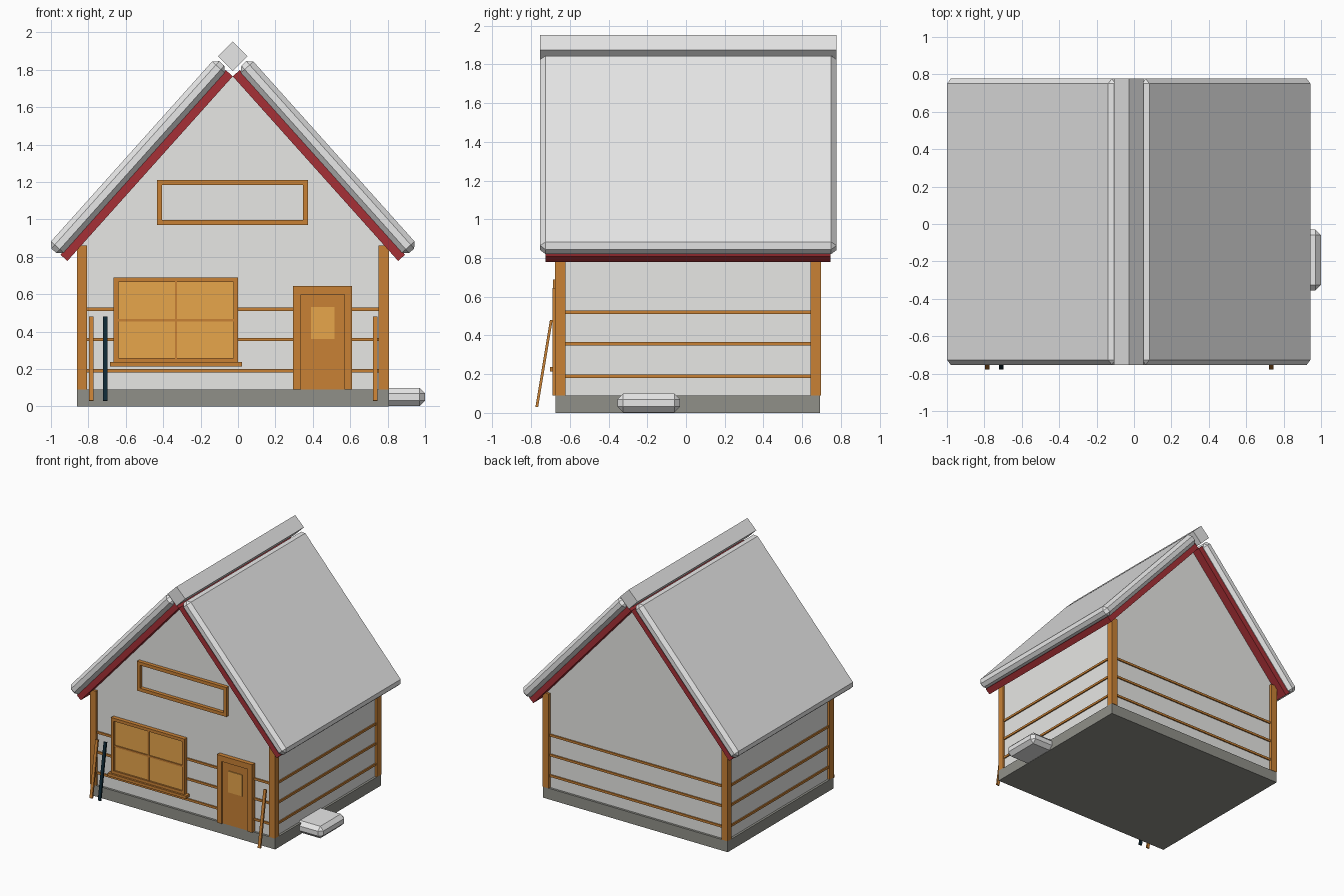
import bpy, bmesh, math
from mathutils import Matrix, Vector

cube = bpy.data.objects.get("Cube")
if cube:
    bpy.data.objects.remove(cube, do_unlink=True)


def material(name, r, g, b):
    m = bpy.data.materials.new(name)
    m.use_nodes = True
    m.diffuse_color = (r, g, b, 1)
    bsdf = next(n for n in m.node_tree.nodes if n.type == 'BSDF_PRINCIPLED')
    bsdf.inputs["Base Color"].default_value = (r, g, b, 1)
    return m


SNOW = material("snow_white", 0.80, 0.80, 0.80)
PLASTER = material("plaster_white", 0.80, 0.80, 0.78)
STONE = material("stone_grey", 0.28, 0.28, 0.25)
WOOD = material("warm_wood", 0.58, 0.22, 0.036)
PANE = material("amber_pane", 0.80, 0.38, 0.07)
RED = material("roof_red", 0.38, 0.03, 0.037)
TEAL = material("dark_teal", 0.005, 0.023, 0.038)


def finish(name, bm, mat):
    bmesh.ops.recalc_face_normals(bm, faces=bm.faces)
    mesh = bpy.data.meshes.new(name)
    bm.to_mesh(mesh)
    bm.free()
    mesh.materials.append(mat)
    ob = bpy.data.objects.new(name, mesh)
    bpy.context.collection.objects.link(ob)
    return ob


def box(name, mat, x, y, z, bevel=0, matrix=None):
    """Box from (min, max) ranges, optionally chamfered and then transformed."""
    bm = bmesh.new()
    bmesh.ops.create_cube(bm, size=1)
    for v in bm.verts:
        v.co = [lo + (c + 0.5) * (hi - lo) for c, (lo, hi) in zip(v.co, (x, y, z))]
    if bevel:
        bmesh.ops.bevel(bm, geom=bm.edges[:], offset=bevel, segments=1,
                        affect='EDGES', profile=0.5)
    if matrix:
        bm.transform(matrix)
    return finish(name, bm, mat)


def frame(name, x, z, bar, y):
    """Rectangular wooden frame made of four bars."""
    (x0, x1), (z0, z1) = x, z
    box(name + "_left_bar", WOOD, (x0, x0 + bar), y, z)
    box(name + "_right_bar", WOOD, (x1 - bar, x1), y, z)
    box(name + "_top_bar", WOOD, (x0 + bar, x1 - bar), y, (z1 - bar, z1))
    box(name + "_bottom_bar", WOOD, (x0 + bar, x1 - bar), y, (z0, z0 + bar))


# House centre line, footprint and roof slope
MID, APEX = -0.028, 1.765
PITCH = math.radians(48.15)
X0, X1, Y0, Y1 = -0.862, 0.806, -0.673, 0.693
BASE = 0.09
WX0, WX1, WY0, WY1 = X0 + 0.018, X1 - 0.018, Y0 + 0.018, Y1 - 0.018

# Stone base
box("stone_base", STONE, (X0, X1), (Y0, Y1), (0, BASE))

# Gabled walls as one extruded profile
eave = APEX - math.tan(PITCH) * (WX1 - MID)
profile = [(WX0, BASE), (WX1, BASE), (WX1, eave), (MID, APEX), (WX0, eave)]
bm = bmesh.new()
gable = bm.faces.new([bm.verts.new((px, WY0, pz)) for px, pz in profile])
new = bmesh.ops.extrude_face_region(bm, geom=[gable])["geom"]
bmesh.ops.translate(bm, vec=(0, WY1 - WY0, 0),
                    verts=[g for g in new if isinstance(g, bmesh.types.BMVert)])
finish("gabled_walls", bm, PLASTER)

# Corner posts
POST = 0.054
for side, px in (("right", X0), ("left", X1 - POST)):
    for end, py in (("front", Y0 - 0.003), ("back", Y1 - POST + 0.003)):
        box(f"{end}_{side}_post", WOOD, (px, px + POST), (py, py + POST), (BASE, 0.86))

# Horizontal rails around all four walls
for i, h in enumerate((0.19, 0.358, 0.52)):
    span = (h - 0.009, h + 0.009)
    for end, wy in (("front", WY0), ("back", WY1)):
        box(f"{end}_rail_{i}", WOOD, (WX0, WX1), (wy - 0.01, wy + 0.01), span)
    for side, wx in (("right", WX0), ("left", WX1)):
        box(f"{side}_rail_{i}", WOOD, (wx - 0.01, wx + 0.01), (WY0, WY1), span)

# Roof slopes: red boards with chamfered snow slabs on top, mirrored
slope = Matrix.Translation((MID, 0, APEX)) @ Matrix.Rotation(PITCH, 4, 'Y')
mirror = (Matrix.Translation((MID, 0, 0)) @ Matrix.Scale(-1, 4, Vector((1, 0, 0)))
          @ Matrix.Translation((-MID, 0, 0)))
for side, m in (("left", slope), ("right", mirror @ slope)):
    box(f"{side}_roof_board", RED, (0, 1.325), (-0.725, 0.746), (0, 0.05), matrix=m)
    box(f"{side}_roof_snow", SNOW, (-0.012, 1.333), (-0.753, 0.777), (0.045, 0.135),
        0.027, m)

# Square ridge cap turned on its corner
ridge = Matrix.Translation((MID, 0, 1.873)) @ Matrix.Rotation(math.radians(45), 4, 'Y')
box("ridge_cap", SNOW, (-0.056, 0.056), (-0.753, 0.777), (-0.056, 0.056), matrix=ridge)

# Attic window frame
frame("attic_frame", (-0.433, 0.375), (0.97, 1.21), 0.027, (-0.685, WY0))

# Large window with crossbars and sill
frame("window_frame", (-0.665, 0), (0.235, 0.69), 0.025, (-0.688, WY0))
box("window_pane", PANE, (-0.642, -0.023), (-0.674, WY0), (0.258, 0.667))
box("window_upright", WOOD, (-0.338, -0.326), (-0.682, WY0), (0.258, 0.667))
box("window_crossbar", WOOD, (-0.642, -0.023), (-0.682, WY0), (0.453, 0.467))
box("window_sill", WOOD, (-0.685, 0.022), (-0.703, WY0), (0.214, 0.237))

# Door with frame, leaf and small pane
for name, dx, dz in (("left_jamb", (0.57, 0.61), (BASE, 0.645)),
                     ("right_jamb", (0.293, 0.336), (BASE, 0.645)),
                     ("lintel", (0.336, 0.57), (0.598, 0.645))):
    box("door_" + name, WOOD, dx, (-0.69, WY0), dz)
box("door_leaf", WOOD, (0.336, 0.57), (-0.678, WY0), (BASE, 0.598))
box("door_pane", PANE, (0.39, 0.516), (-0.685, -0.677), (0.36, 0.533))

# Skis and pole leaning against the front wall
lean = math.atan2(0.075, 0.45)
for name, mat, px in (("right_outer_ski", WOOD, -0.785), ("right_inner_ski", TEAL, -0.71),
                      ("left_ski", WOOD, 0.733)):
    m = Matrix.Translation((px, -0.733, 0.255)) @ Matrix.Rotation(-lean, 4, 'X')
    box(name, mat, (-0.012, 0.012), (-0.007, 0.007), (-0.228, 0.228), matrix=m)

# Snow heap beside the left wall
box("snow_heap", SNOW, (0.74, 1.0), (-0.355, -0.03), (0.002, 0.1), 0.03)
